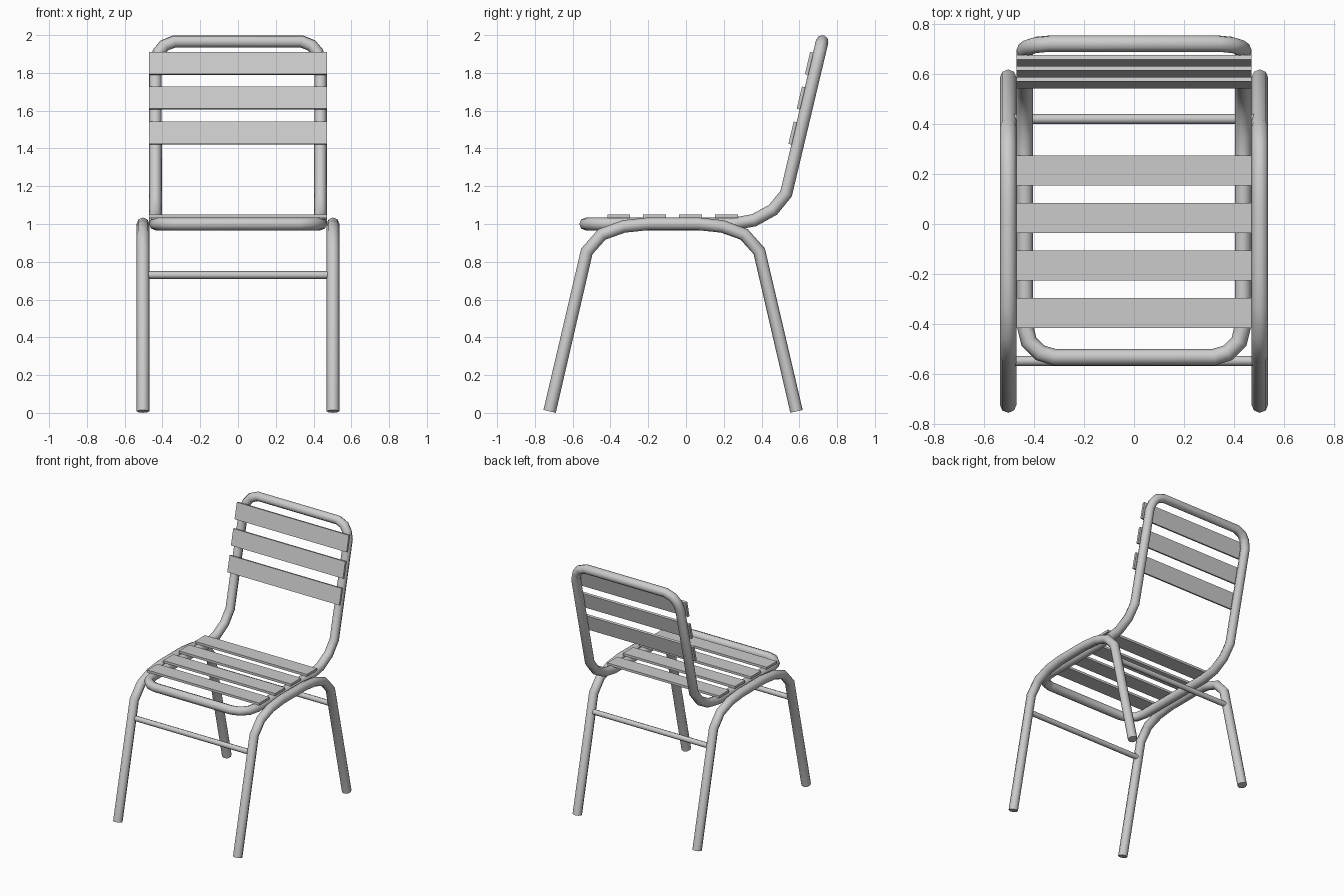
import bpy
from math import atan2, cos, sin, radians
from mathutils import Vector

if "Cube" in bpy.data.objects:
    bpy.data.objects.remove(bpy.data.objects["Cube"])

TUBE = 0.0335


def tube(name, points, radius=TUBE, closed=False):
    """Eight-sided smooth tube along a list of points."""
    curve = bpy.data.curves.new(name, 'CURVE')
    curve.dimensions = '3D'
    curve.bevel_depth = radius
    curve.bevel_resolution = 2
    curve.use_fill_caps = True
    spline = curve.splines.new('POLY')
    spline.points.add(len(points) - 1)
    for p, co in zip(spline.points, points):
        p.co = (*co, 1)
    spline.use_cyclic_u = closed
    obj = bpy.data.objects.new(name, curve)
    bpy.context.collection.objects.link(obj)
    bpy.ops.object.select_all(action='DESELECT')
    obj.select_set(True)
    bpy.context.view_layer.objects.active = obj
    bpy.ops.object.convert(target='MESH')
    bpy.ops.object.shade_smooth_by_angle(angle=radians(60))
    return bpy.context.object


def slat(name, y, z, tilt=0.0):
    bpy.ops.mesh.primitive_cube_add(size=1, location=(0, y, z), rotation=(tilt, 0, 0))
    obj = bpy.context.object
    obj.name = name
    obj.scale = (0.94, 0.121, 0.018)


# Side frames: front leg, seat-level bend and rear leg in one tube
front_half = [(-0.722, 0.008), (-0.525, 0.855), (-0.445, 0.945), (-0.33, 0.987), (-0.2, 1.001)]
mid_y = -0.0685
side = front_half + [(2 * mid_y - y, z) for y, z in reversed(front_half)]
for label, sx in (("left", -1), ("right", 1)):
    tube(label + "_leg_frame", [(sx * 0.503, y, z) for y, z in side])

# Seat and back frame: one closed loop, bent upward behind the seat
back_low, back_top = Vector((0.53, 1.16)), Vector((0.721, 1.967))
up = (back_top - back_low).normalized()
half = [(0.32, -0.532, 1.0), (0.375, -0.515, 1.0), (0.42, -0.47, 1.0), (0.437, -0.4, 1.0),
        (0.437, 0.25, 1.0), (0.437, 0.36, 1.02), (0.437, 0.46, 1.075), (0.437, *back_low)]
for x, drop in ((0.437, 0.115), (0.42, 0.06), (0.39, 0.022), (0.335, 0.0)):
    half.append((x, *(back_top - up * drop)))
tube("seat_and_back_frame", half + [(-x, y, z) for x, y, z in reversed(half)], closed=True)

# Thin crossbars between the legs
for name, y in (("front_crossbar", -0.547), ("rear_crossbar", 0.42)):
    tube(name, [(-0.49, y, 0.73), (0.49, y, 0.73)], radius=0.02)

# Seat slats
for i in range(4):
    slat(f"seat_slat_{i + 1}", -0.356 + i * 0.19, 1.04)

# Back slats lie on the front of the tilted back
tilt = atan2(up.y, up.x)
normal = Vector((-sin(tilt), cos(tilt)))
for i, z in enumerate((1.481, 1.667, 1.85)):
    on_tube = back_low + up * ((z - 0.009 - back_low.y) / up.y)
    centre = on_tube + normal * 0.04
    slat(f"back_slat_{i + 1}", centre.x, centre.y, tilt)
